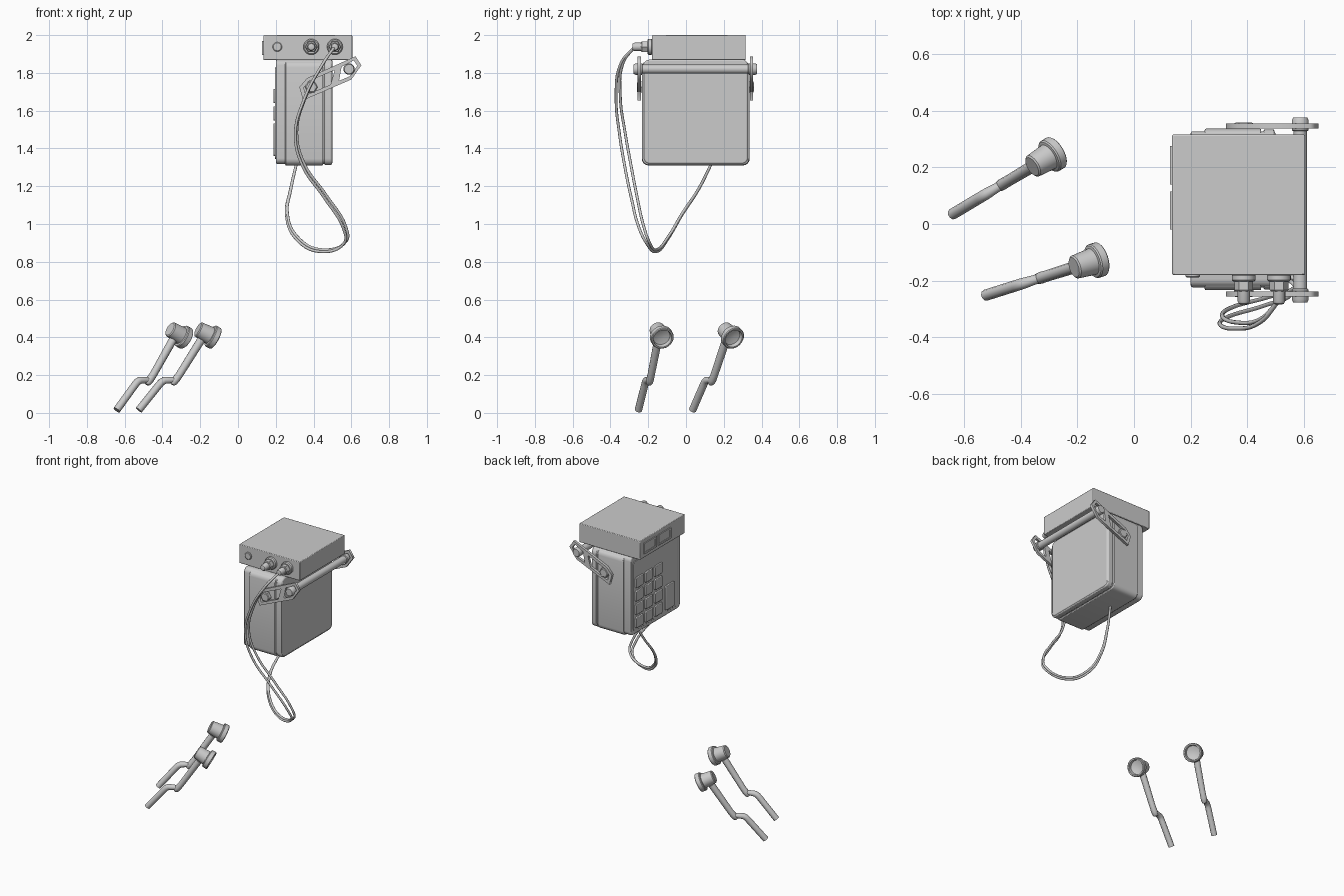
import bpy, bmesh, math
from mathutils import Matrix, Vector

if "Cube" in bpy.data.objects:
    bpy.data.objects.remove(bpy.data.objects["Cube"])


def finish(bm, name, smooth=True):
    bmesh.ops.recalc_face_normals(bm, faces=bm.faces)
    me = bpy.data.meshes.new(name)
    bm.to_mesh(me)
    bm.free()
    ob = bpy.data.objects.new(name, me)
    bpy.context.collection.objects.link(ob)
    if smooth:
        bpy.ops.object.select_all(action='DESELECT')
        ob.select_set(True)
        bpy.context.view_layer.objects.active = ob
        bpy.ops.object.shade_smooth_by_angle(angle=math.radians(35))
    return ob


def box(name, x, y, z, corner=0, soft=0):
    """Box from min/max ranges; corner rounds the edges along x, soft chamfers the rims."""
    bm = bmesh.new()
    bmesh.ops.create_cube(bm, size=1)
    for v in bm.verts:
        v.co = Vector([(r[0] + r[1]) / 2 + c * (r[1] - r[0]) for c, r in zip(v.co, (x, y, z))])
    if corner:
        edges = [e for e in bm.edges if abs(e.verts[0].co.x - e.verts[1].co.x) > 1e-4]
        bmesh.ops.bevel(bm, geom=edges, offset=corner, segments=4, profile=0.5, affect='EDGES')
    ob = finish(bm, name)
    if soft:
        m = ob.modifiers.new("soft", 'BEVEL')
        m.width, m.segments, m.limit_method = soft, 2, 'ANGLE'
        m.angle_limit = math.radians(50)
    return ob


def lathe(name, profile, origin, axis, sides=24):
    """Revolve (radius, height) pairs around an axis through origin."""
    rot = Vector(axis).to_track_quat('Z', 'Y').to_matrix().to_4x4()
    bm = bmesh.new()
    rings = []
    for r, h in profile:
        rings.append([bm.verts.new((r * math.cos(2 * math.pi * i / sides),
                                    r * math.sin(2 * math.pi * i / sides), h)) for i in range(sides)])
    for a, b in zip(rings, rings[1:]):
        for i in range(sides):
            j = (i + 1) % sides
            bm.faces.new((a[i], a[j], b[j], b[i]))
    bm.faces.new(rings[0])
    bm.faces.new(rings[-1])
    bmesh.ops.transform(bm, matrix=Matrix.Translation(origin) @ rot, verts=bm.verts)
    return finish(bm, name)


def tube(name, pts, radius, radii=None, smooth=True):
    cu = bpy.data.curves.new(name, 'CURVE')
    cu.dimensions = '3D'
    cu.bevel_depth, cu.bevel_resolution, cu.use_fill_caps = radius, 3, True
    if smooth:
        sp = cu.splines.new('BEZIER')
        sp.bezier_points.add(len(pts) - 1)
        for p, co in zip(sp.bezier_points, pts):
            p.co = co
            p.handle_left_type = p.handle_right_type = 'AUTO'
        sp.resolution_u = 6
    else:
        sp = cu.splines.new('POLY')
        sp.points.add(len(pts) - 1)
        for i, co in enumerate(pts):
            sp.points[i].co = (*co, 1)
            sp.points[i].radius = radii[i] if radii else 1
        sp.use_smooth = True
    ob = bpy.data.objects.new(name, cu)
    bpy.context.collection.objects.link(ob)
    return ob


# Lid with two small windows and frames on its left side
box("lid", (.135, .605), (-.18, .316), (1.868, 2.0), soft=.004)
for i, y0 in enumerate((.14, -.02)):
    y1 = y0 + .135
    for k, (a, b) in enumerate(((y0, y0 + .012), (y1 - .012, y1))):
        box(f"window_side_{i}{k}", (.128, .14), (a, b), (1.895, 1.97))
    for k, z0 in enumerate((1.895, 1.958)):
        box(f"window_bar_{i}{k}", (.128, .14), (y0, y1), (z0, z0 + .012))
    box(f"window_{i}", (.132, .14), (y0, y1), (1.895, 1.97))

# Case: shell, raised middle band and keypad panel
box("case", (.20, .50), (-.224, .328), (1.318, 1.87), corner=.03, soft=.008)
box("case_band", (.25, .45), (-.234, .337), (1.31, 1.864), corner=.035, soft=.005)
box("case_back", (.458, .497), (-.232, .335), (1.312, 1.864), corner=.035, soft=.006)
box("keypad_panel", (.196, .21), (-.185, .30), (1.345, 1.83), corner=.02, soft=.002)

# Keys: four rows of three, one tall key
for row in range(4):
    for col in range(3):
        y, z = .198 - col * .105, 1.64 - row * .093
        box(f"key_{row}_{col}", (.187, .21), (y, y + .085), (z, z + .075), corner=.01, soft=.004)
box("tall_key", (.187, .21), (-.145, -.045), (1.36, 1.532), corner=.012, soft=.004)

# Sockets and plugs on the lid front
for i, x in enumerate((.388, .513)):
    lathe(f"socket_ring_{i}", [(.036, 0), (.042, .004), (.042, .02), (.036, .026)],
          (x, -.178, 1.938), (0, -1, 0), 20)
    lathe(f"socket_nut_{i}", [(.033, 0), (.033, .055), (.028, .06)], (x, -.178, 1.938), (0, -1, 0), 6)
    lathe(f"plug_{i}", [(.022, 0), (.022, .095), (.017, .104), (.012, .106)],
          (x, -.178, 1.938), (0, -1, 0), 16)
lathe("indicator", [(.025, 0), (.025, .008), (.021, .011)], (.208, -.178, 1.938), (0, -1, 0), 20)

# Carry handle: two pierced brackets, bar and end caps
OUTER = [(.345, 1.655), (.325, 1.725), (.365, 1.772), (.622, 1.888), (.653, 1.84), (.600, 1.765)]
HOLES = [[(.358, 1.682), (.348, 1.722), (.377, 1.756), (.512, 1.815), (.490, 1.738)],
         [(.535, 1.758), (.548, 1.832), (.613, 1.866), (.632, 1.838), (.592, 1.782)]]


def bracket(name, y0, y1):
    cu = bpy.data.curves.new(name, 'CURVE')
    cu.dimensions, cu.fill_mode, cu.extrude = '2D', 'BOTH', (y1 - y0) / 2
    for loop in [OUTER] + HOLES:
        sp = cu.splines.new('POLY')
        sp.points.add(len(loop) - 1)
        for p, (x, z) in zip(sp.points, loop):
            p.co = (x, z, 0, 1)
        sp.use_cyclic_u = True
    ob = bpy.data.objects.new(name, cu)
    ob.matrix_world = Matrix.Translation((0, (y0 + y1) / 2, 0)) @ Matrix.Rotation(math.pi / 2, 4, 'X')
    bpy.context.collection.objects.link(ob)


for side, y0, s in (("front", -.256, -1), ("rear", .338, 1)):
    bracket(f"handle_bracket_{side}", y0, y0 + .018)
    mid = y0 + .009
    lathe(f"handle_cap_{side}", [(.026, -.018), (.030, -.014), (.030, .02), (.025, .03)],
          (.588, mid, 1.82), (0, s, 0), 20)
    lathe(f"pivot_{side}", [(.034, -.03), (.034, .008), (.028, .012)], (.388, mid, 1.725), (0, s, 0), 6)
lathe("handle_bar", [(.024, 0), (.024, .58)], (.588, -.24, 1.82), (0, 1, 0), 20)

# Twin cable from the plug, looping round to the underside of the case
PATH = [(.513, -.27, 1.94), (.45, -.345, 1.85), (.35, -.37, 1.66), (.303, -.352, 1.476),
        (.34, -.325, 1.31), (.456, -.29, 1.14), (.56, -.245, .97), (.563, -.21, .90),
        (.43, -.155, .854), (.30, -.09, .93), (.256, -.02, 1.05), (.277, .065, 1.18), (.312, .14, 1.33)]
tube("cable_a", PATH, .0075)
n = len(PATH) - 1
tube("cable_b", [(x + .012 * math.sin(math.pi * i / n), y + .032 * math.sin(math.pi * min(1, i / 8)),
                  z + .012 * math.sin(math.pi * i / n)) for i, (x, y, z) in enumerate(PATH)], .0075)


# Hand-held probes: cranked rod and a dished round head tilted downward
def probe(name, base, heading):
    c, s = math.cos(heading), math.sin(heading)

    def at(d, z):
        return (base[0] + c * d, base[1] + s * d, z)

    grip = [(0, .015), (.112, .148), (.126, .163), (.142, .172), (.18, .174), (.197, .171)]
    tube(name + "_grip", [at(*p) for p in grip], .02, [1, 1, 1, .98, .85, .85], smooth=False)
    stem = [(.186, .15), (.192, .160), (.205, .176), (.225, .202), (.345, .385)]
    tube(name + "_stem", [at(*p) for p in stem], .02, [.6, .95, 1.05, 1, 1.1], smooth=False)
    tilt = math.radians(27)
    axis = (c * math.cos(tilt), s * math.cos(tilt), -math.sin(tilt))
    lathe(name + "_head", [(.036, -.07), (.042, -.065), (.048, .005), (.058, .007), (.062, .012),
                           (.062, .038), (.058, .042), (.050, .042), (.046, .02), (.02, .012)],
          at(.39, .412), axis, 28)


probe("probe_left", (-.642, .035), math.radians(30.8))
probe("probe_right", (-.525, -.252), math.radians(17.5))
